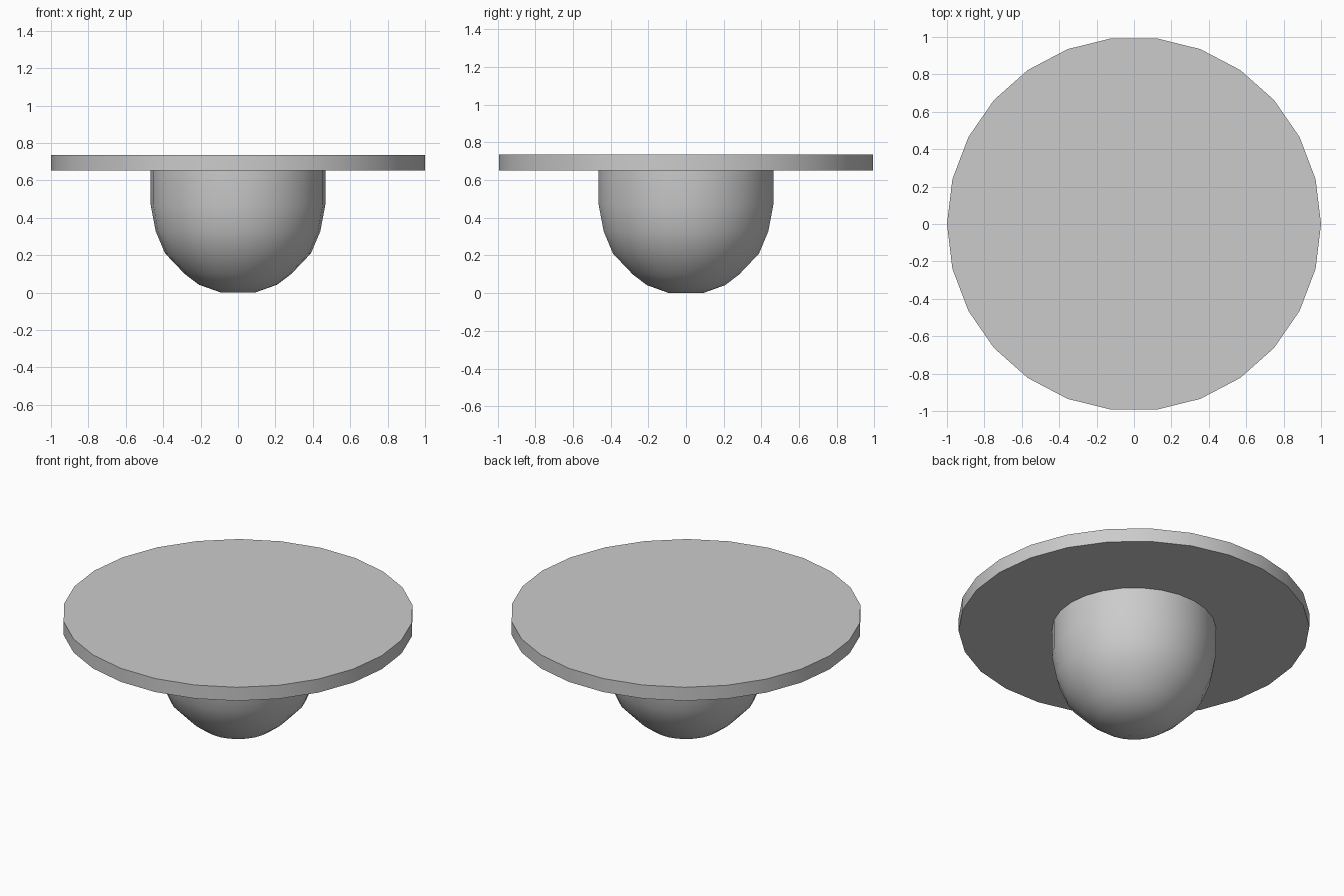
import bpy, bmesh, math

if "Cube" in bpy.data.objects:
    bpy.data.objects.remove(bpy.data.objects["Cube"])


def lathe(name, profile, sides, crease):
    """Revolve (radius, z) points around z and cap both ends."""
    bm = bmesh.new()
    rings = []
    for r, z in profile:
        rings.append([bm.verts.new((r * math.cos(2 * math.pi * i / sides),
                                    r * math.sin(2 * math.pi * i / sides), z))
                      for i in range(sides)])
    for low, high in zip(rings, rings[1:]):
        for i in range(sides):
            j = (i + 1) % sides
            bm.faces.new((low[i], low[j], high[j], high[i]))
    bm.faces.new(rings[0][::-1])
    bm.faces.new(rings[-1])
    mesh = bpy.data.meshes.new(name)
    bm.to_mesh(mesh)
    bm.free()
    obj = bpy.data.objects.new(name, mesh)
    bpy.context.collection.objects.link(obj)
    bpy.ops.object.select_all(action='DESELECT')
    bpy.context.view_layer.objects.active = obj
    obj.select_set(True)
    bpy.ops.object.shade_smooth_by_angle(angle=math.radians(crease))
    return obj


# Wide flat disc on top
lathe("top_disc", [(1.0, 0.652), (1.0, 0.737)], 26, 30)

# Rounded dome hanging under the disc
lathe("lower_dome", [(0.09, 0.0), (0.21, 0.043), (0.285, 0.10), (0.39, 0.21),
                     (0.44, 0.328), (0.467, 0.47), (0.467, 0.66)], 26, 40)
